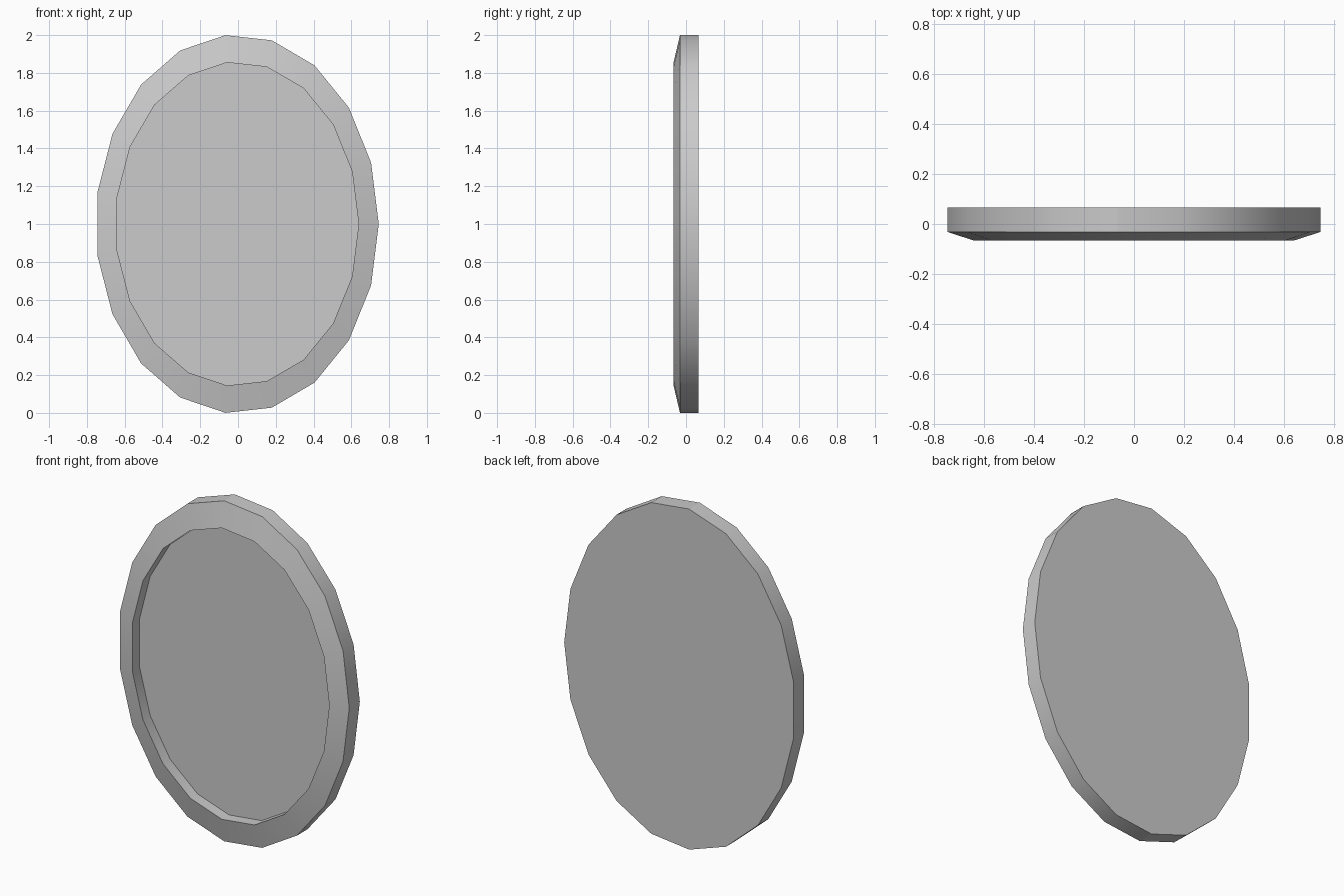
import bpy, bmesh, math

if "Cube" in bpy.data.objects:
    bpy.data.objects.remove(bpy.data.objects["Cube"])

SIDES = 19
CX, CZ = -0.005, 1.0
OUTER = (0.75, 1.003)
INNER = (0.644, 0.858)


def ring(bm, radii, y):
    """Closed oval loop of vertices facing the front."""
    return [bm.verts.new((CX + radii[0] * math.cos(math.tau * i / SIDES), y,
                          CZ + radii[1] * math.sin(math.tau * i / SIDES)))
            for i in range(SIDES)]


def finish(bm, name):
    bmesh.ops.recalc_face_normals(bm, faces=bm.faces)
    mesh = bpy.data.meshes.new(name)
    bm.to_mesh(mesh)
    bm.free()
    ob = bpy.data.objects.new(name, mesh)
    bpy.context.collection.objects.link(ob)
    bpy.ops.object.select_all(action='DESELECT')
    ob.select_set(True)
    bpy.context.view_layer.objects.active = ob
    bpy.ops.object.shade_smooth_by_angle(angle=math.radians(25))
    # the slope between rim and side is sharp, the facets around it are smooth
    return ob


# Oval dish: flat back, side, sloped rim, recess wall and recessed floor
bm = bmesh.new()
profile = [(OUTER, 0.066), (OUTER, -0.032), (INNER, -0.066), (INNER, 0.001)]
rings = [ring(bm, radii, y) for radii, y in profile]
for a, b in zip(rings, rings[1:]):
    for i in range(SIDES):
        j = (i + 1) % SIDES
        bm.faces.new((a[i], a[j], b[j], b[i]))
bm.faces.new(rings[0])
bm.faces.new(rings[-1])
finish(bm, "oval_mirror")
